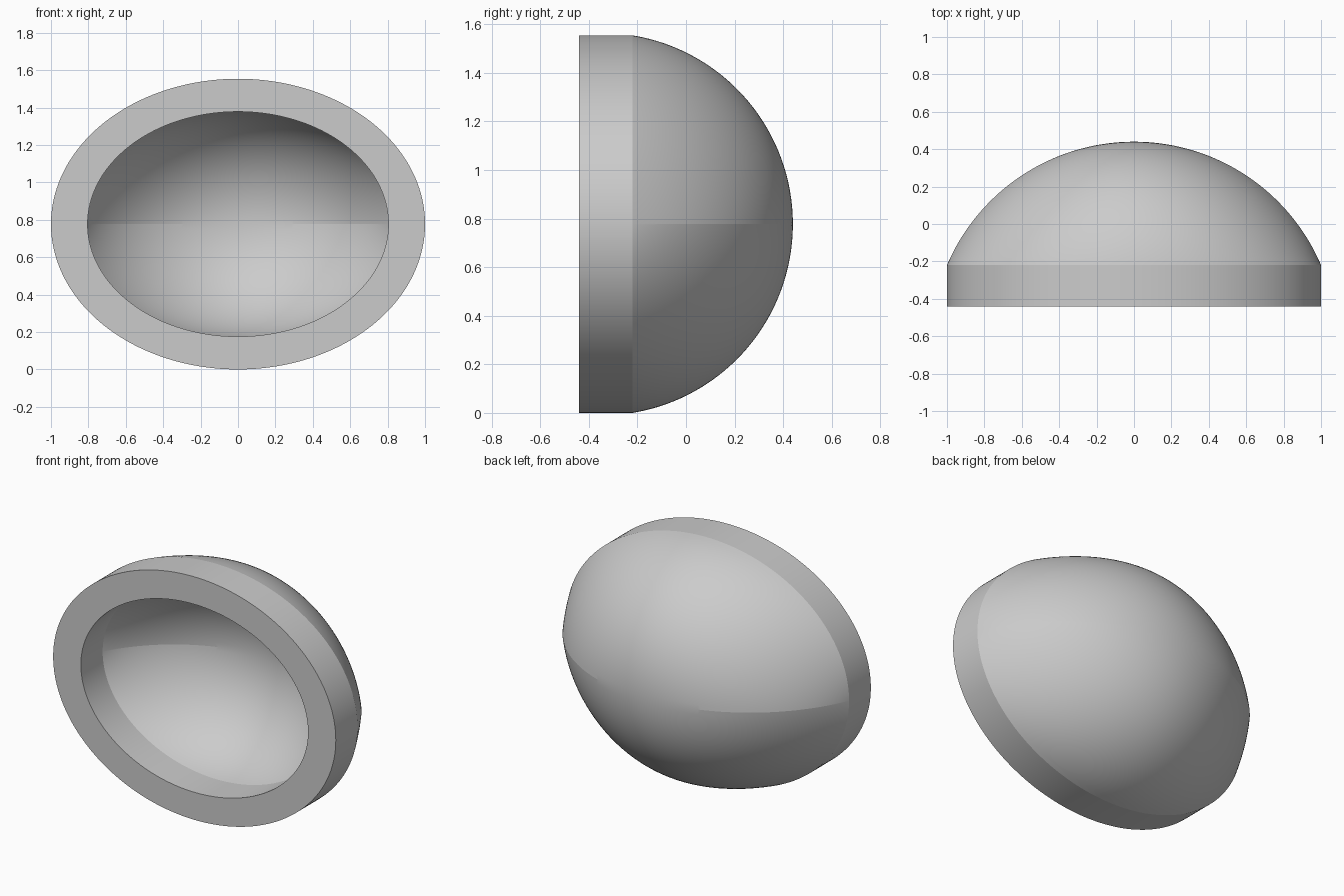
import bpy, bmesh
from math import sin, cos, asin, pi
from mathutils import Vector

if "Cube" in bpy.data.objects:
    bpy.data.objects.remove(bpy.data.objects["Cube"])

FRONT, SEAM, MID = -0.44, -0.22, 0.777   # front plane, dome seam, centre height
COLS, ROWS = 128, 32


def arc(half_width, depth, t):
    """Point on a circular arc as (offset, height), from crown t=0 to foot t=1."""
    r = (half_width ** 2 + depth ** 2) / (2 * depth)
    a = t * asin(half_width / r)
    return r * sin(a), depth - r + r * cos(a)


def rim(rx, rz, u):
    return Vector((rx * sin(u * pi / 2), 0, rz * cos(u * pi / 2)))


def dome(rx, rz, depth, u, v):
    """Upper half dome: blend the level arc into the rim, bulged along the upright arc."""
    x, y = arc(rx, depth, u)
    z_side, y_side = arc(rz, depth, v)
    flat = Vector((x, y, 0)).lerp(rim(rx, rz, u), v)
    bulge = Vector((0, y_side - depth * (1 - v), z_side - rz * v))
    s = abs(u)
    return flat + bulge * (1 - s * s * (3 - 2 * s))


OUTER = (1.0, 0.777, 0.66)
INNER = (0.804, 0.601, 0.482)


def section(u):
    """Outside dome, outer wall, front lip, inner wall and inside dome in one run."""
    pts = [dome(*OUTER, u, i / ROWS) for i in range(ROWS + 1)]
    pts += [rim(*size[:2], u) + Vector((0, FRONT - SEAM, 0)) for size in (OUTER, INNER)]
    pts += [dome(*INNER, u, i / ROWS) for i in range(ROWS, -1, -1)]
    return pts


# Both halves of the shell, welded at the middle
bm = bmesh.new()
for side in (1, -1):
    grid = [[bm.verts.new((p.x, p.y + SEAM, MID + side * p.z))
             for p in section(2 * c / COLS - 1)] for c in range(COLS + 1)]
    for a, b in zip(grid, grid[1:]):
        for k in range(len(a) - 1):
            bm.faces.new((a[k], a[k + 1], b[k + 1], b[k]))
bmesh.ops.remove_doubles(bm, verts=bm.verts, dist=0.0002)
bmesh.ops.recalc_face_normals(bm, faces=bm.faces)
mesh = bpy.data.meshes.new("dome_shell")
bm.to_mesh(mesh)
bm.free()
shell = bpy.data.objects.new("dome_shell", mesh)
bpy.context.collection.objects.link(shell)

# Plain grey finish
grey = bpy.data.materials.new("light_grey")
grey.use_nodes = True
grey.diffuse_color = (0.6, 0.6, 0.6, 1)
grey.node_tree.nodes["Principled BSDF"].inputs["Base Color"].default_value = grey.diffuse_color
mesh.materials.append(grey)

# Smooth shading with crisp seams
bpy.ops.object.select_all(action="DESELECT")
shell.select_set(True)
bpy.context.view_layer.objects.active = shell
bpy.ops.object.shade_smooth_by_angle(angle=0.12)
